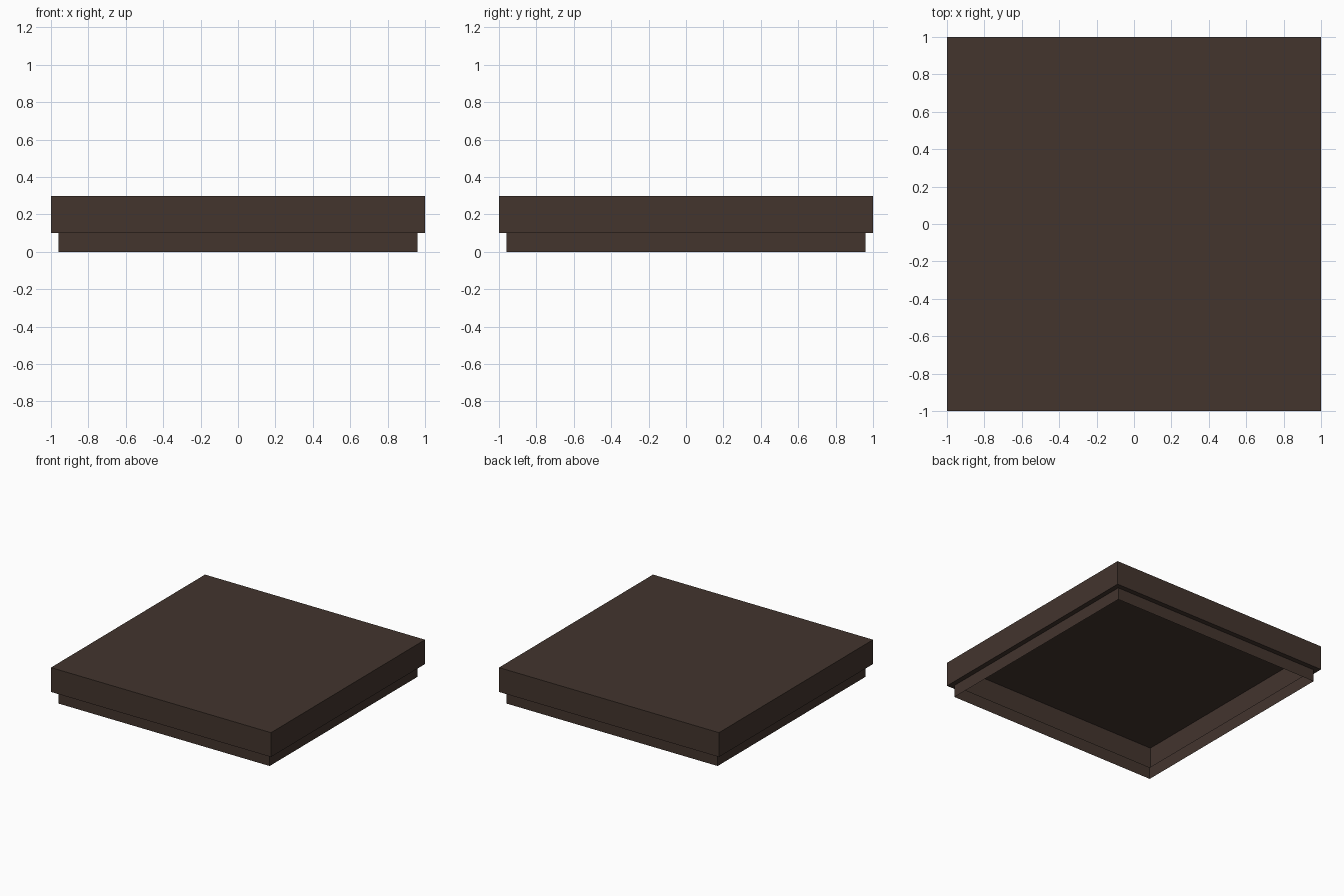
import bpy
import bmesh

cube = bpy.data.objects.get("Cube")
if cube:
    bpy.data.objects.remove(cube, do_unlink=True)

# Dark brown material
brown = bpy.data.materials.new("dark_brown")
brown.use_nodes = True
colour = (0.056, 0.035, 0.027, 1)
brown.diffuse_color = colour
brown.node_tree.nodes["Principled BSDF"].inputs["Base Color"].default_value = colour


def square_ring(bm, half, z):
    corners = [(-1, -1), (1, -1), (1, 1), (-1, 1)]
    return [bm.verts.new((x * half, y * half, z)) for x, y in corners]


# Hollow slab: recessed skirt, overhanging ledge, rim wall and top, open below
bm = bmesh.new()
profile = [(0.96, 0), (0.96, 0.1), (1, 0.1), (1, 0.3)]
rings = [square_ring(bm, half, z) for half, z in profile]
for low, high in zip(rings, rings[1:]):
    for i in range(4):
        j = (i + 1) % 4
        bm.faces.new((low[i], low[j], high[j], high[i]))
bm.faces.new(rings[-1])

mesh = bpy.data.meshes.new("slab_shell")
bm.to_mesh(mesh)
bm.free()
mesh.materials.append(brown)
slab = bpy.data.objects.new("slab_shell", mesh)
bpy.context.collection.objects.link(slab)
